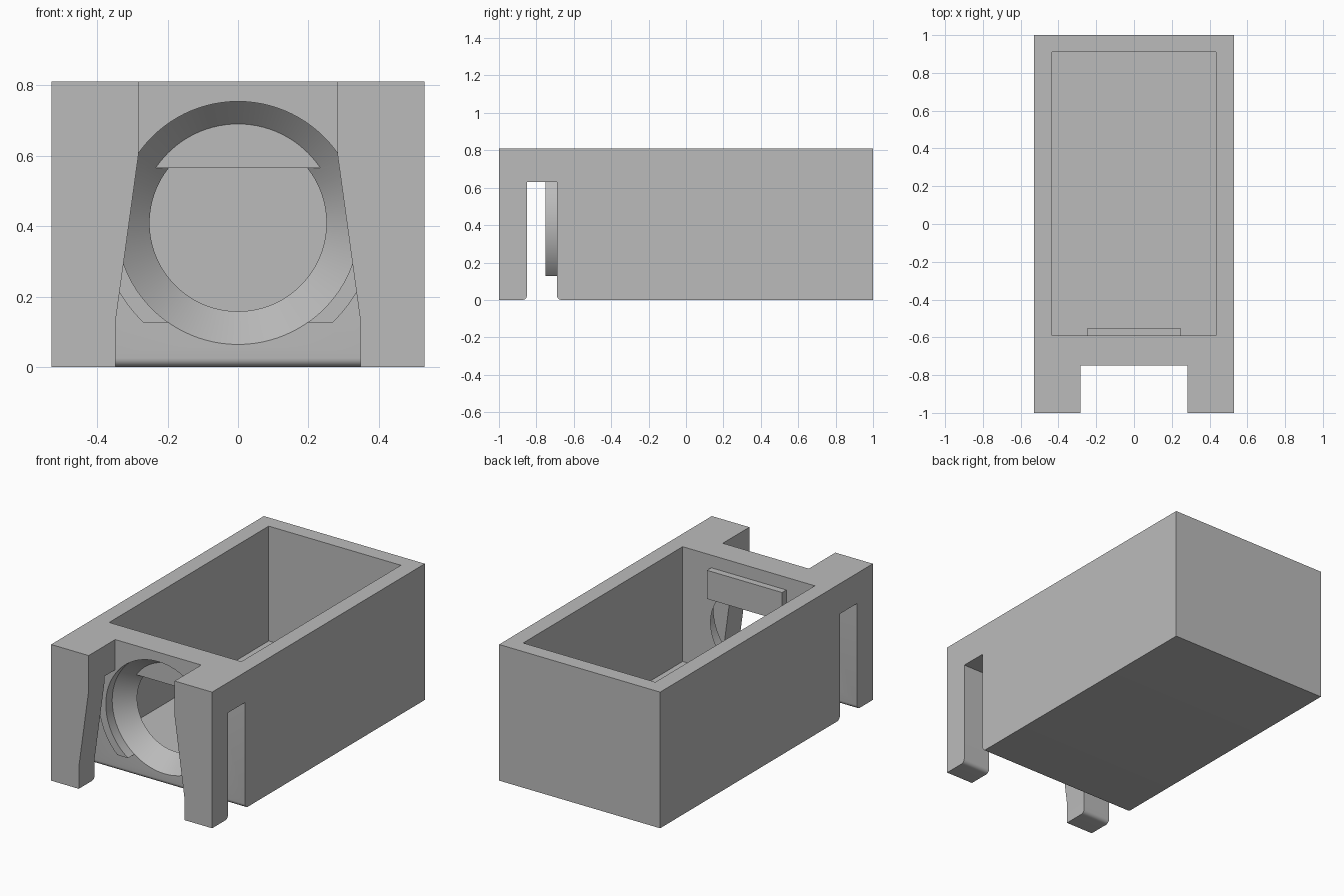
import bpy, bmesh
from math import sin, cos, pi
from mathutils import Matrix

if "Cube" in bpy.data.objects:
    bpy.data.objects.remove(bpy.data.objects["Cube"], do_unlink=True)

grey = bpy.data.materials.new("plain_grey")
grey.use_nodes = True
colour = (0.5, 0.5, 0.5, 1)
grey.diffuse_color = colour
grey.node_tree.nodes["Principled BSDF"].inputs["Base Color"].default_value = colour


def finish(name, bm):
    bmesh.ops.recalc_face_normals(bm, faces=bm.faces)
    mesh = bpy.data.meshes.new(name)
    bm.to_mesh(mesh)
    bm.free()
    mesh.materials.append(grey)
    ob = bpy.data.objects.new(name, mesh)
    bpy.context.collection.objects.link(ob)
    return ob


def box(name, low, high):
    bm = bmesh.new()
    bmesh.ops.create_cube(bm, size=1)
    for v in bm.verts:
        v.co = [h if c > 0 else l for c, l, h in zip(v.co, low, high)]
    return finish(name, bm)


def prism(name, points, shift):
    """Extrude a closed outline of 3D points along shift."""
    bm = bmesh.new()
    face = bm.faces.new([bm.verts.new(p) for p in points])
    made = bmesh.ops.extrude_face_region(bm, geom=[face])["geom"]
    verts = [g for g in made if isinstance(g, bmesh.types.BMVert)]
    bmesh.ops.translate(bm, verts=verts, vec=shift)
    return finish(name, bm)


def lathe(name, profile, height, steps=96):
    """Solid of revolution about a line along y; profile holds (y, radius)."""
    bm = bmesh.new()
    rings = []
    for y, r in profile:
        rings.append([bm.verts.new((r * cos(2 * pi * i / steps), y,
                                    height + r * sin(2 * pi * i / steps)))
                      for i in range(steps)])
    for a, b in zip(rings, rings[1:]):
        for i in range(steps):
            j = (i + 1) % steps
            bm.faces.new((a[i], a[j], b[j], b[i]))
    bm.faces.new(rings[0])
    bm.faces.new(rings[-1])
    return finish(name, bm)


def combine(target, tool, operation):
    mod = target.modifiers.new("combine", 'BOOLEAN')
    mod.operation, mod.object, mod.solver = operation, tool, 'EXACT'
    bpy.context.view_layer.objects.active = target
    bpy.ops.object.modifier_apply(modifier=mod.name)
    bpy.data.objects.remove(tool, do_unlink=True)


AXIS = 0.409    # height of the round opening
MID = -0.77     # centre of the cross slot

# Open-topped box
body = box("box_body", (-0.53, -1, 0), (0.53, 1, 0.81))
combine(body, box("cavity", (-0.435, -0.59, 0.127), (0.435, 0.91, 1)), 'DIFFERENCE')

# Front notch between the two legs, flaring towards the bottom
half = [(0.283, 1), (0.283, 0.6), (0.348, 0.127), (0.348, -0.1)]
outline = half + [(-x, z) for x, z in reversed(half)]
combine(body, prism("notch", [(x, -1.1, z) for x, z in outline], (0, 0.35, 0)),
        'DIFFERENCE')

# Cross slot with rounded lower edges, leaving a flat-bottomed collar disc
R = 0.025
side = [(0.08, 0.63)]
side += [(0.08 + R - R * cos(a * pi / 12), R - R * sin(a * pi / 12)) for a in range(7)]
side.append((0.08 + R, -0.1))
outline = side + [(-y, z) for y, z in reversed(side)]
slot = prism("slot", [(-0.7, MID + y, z) for y, z in outline], (1.4, 0, 0))
collar = lathe("collar", [(-0.75, 0.39), (-0.6, 0.39)], AXIS)
combine(collar, box("collar_base", (-1, -1, -0.2), (1, 0, 0.127)), 'DIFFERENCE')
combine(slot, collar, 'DIFFERENCE')
combine(body, slot, 'DIFFERENCE')

# Round opening: straight bore, then a cone through the front wall
opening = lathe("opening", [(-0.8, 0.345), (-0.69, 0.345), (-0.59, 0.251),
                            (-0.57, 0.251)], AXIS)
combine(body, opening, 'DIFFERENCE')

# Stop bar across the top of the opening, inside the box
combine(body, box("stop_bar", (-0.247, -0.622, 0.565), (0.247, -0.55, 0.735)), 'UNION')

bpy.ops.object.select_all(action='DESELECT')
body.select_set(True)
bpy.context.view_layer.objects.active = body
bpy.ops.object.shade_smooth_by_angle(angle=pi / 6)
